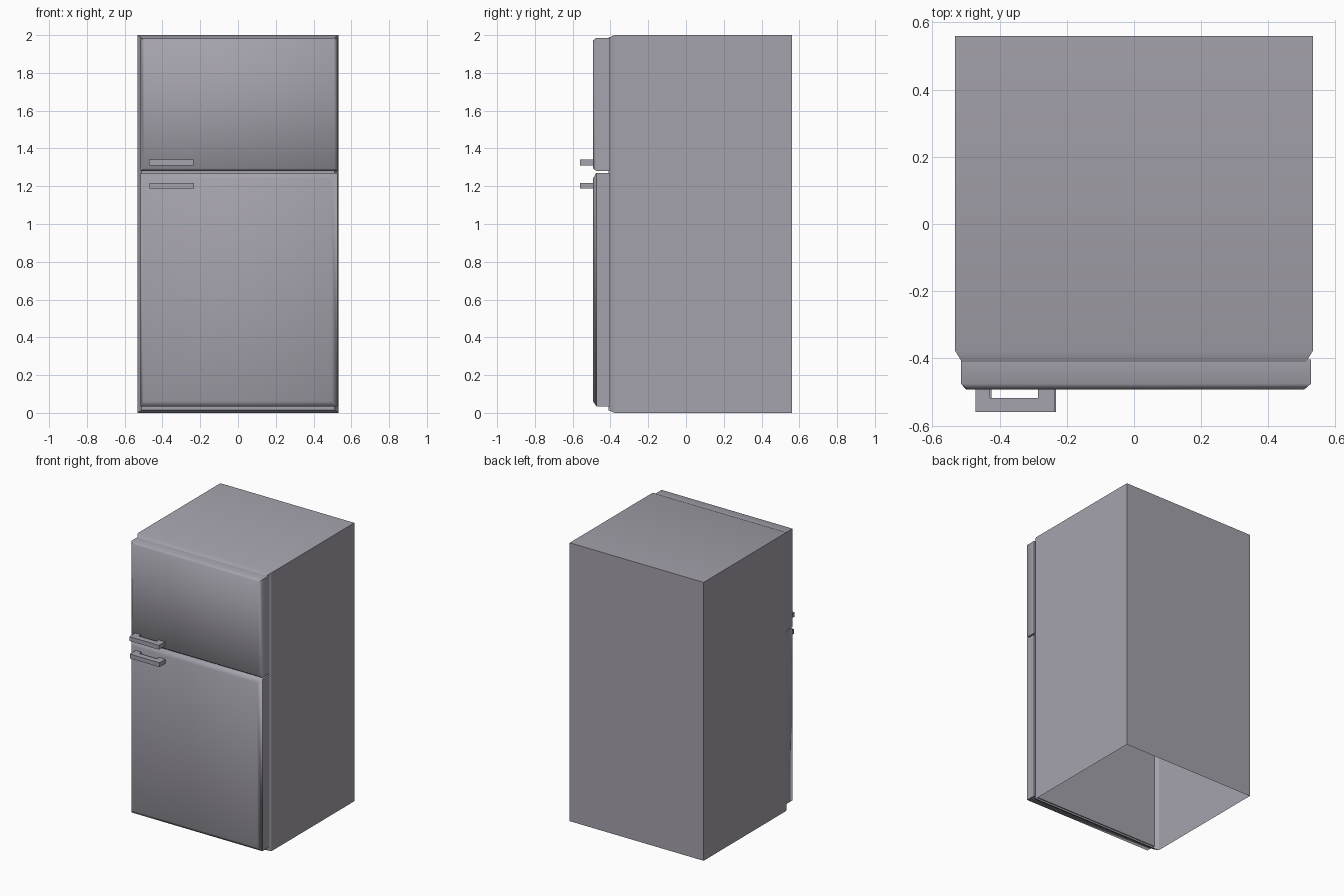
import bpy, bmesh, math

if "Cube" in bpy.data.objects:
    bpy.data.objects.remove(bpy.data.objects["Cube"])

grey = bpy.data.materials.new("warm grey enamel")
grey.diffuse_color = (0.376, 0.361, 0.413, 1)
grey.use_nodes = True
grey.node_tree.nodes["Principled BSDF"].inputs["Base Color"].default_value = grey.diffuse_color


def finish(name, bm, angle):
    bmesh.ops.recalc_face_normals(bm, faces=bm.faces)
    mesh = bpy.data.meshes.new(name)
    bm.to_mesh(mesh)
    bm.free()
    mesh.materials.append(grey)
    obj = bpy.data.objects.new(name, mesh)
    bpy.context.collection.objects.link(obj)
    bpy.context.view_layer.objects.active = obj
    obj.select_set(True)
    bpy.ops.object.shade_smooth_by_angle(angle=math.radians(angle))
    obj.select_set(False)
    return obj


def lofted_slab(name, sections, angle, open_bottom=False):
    """Join rectangles (y, x0, x1, z0, z1) from back to front."""
    bm = bmesh.new()
    rings = [[bm.verts.new((x, y, z)) for x, z in ((x0, z0), (x1, z0), (x1, z1), (x0, z1))]
             for y, x0, x1, z0, z1 in sections]
    bm.faces.new(rings[0])
    bm.faces.new(rings[-1])
    for n, (a, b) in enumerate(zip(rings, rings[1:])):
        for i in range(4):
            if open_bottom and n == 0 and i == 0:
                continue
            j = (i + 1) % 4
            bm.faces.new((a[i], a[j], b[j], b[i]))
    return finish(name, bm, angle)


def handle(name, x, z):
    """U-shaped pull, profile seen from above."""
    profile = [(0, -0.49), (0, -0.56), (0.236, -0.56), (0.236, -0.49),
               (0.186, -0.49), (0.186, -0.517), (0.044, -0.517), (0.044, -0.49)]
    bm = bmesh.new()
    face = bm.faces.new([bm.verts.new((x + px, py, z)) for px, py in profile])
    top = bmesh.ops.extrude_face_region(bm, geom=[face])["geom"]
    bmesh.ops.translate(bm, vec=(0, 0, 0.031),
                        verts=[v for v in top if isinstance(v, bmesh.types.BMVert)])
    return finish(name, bm, 30)


# Cabinet shell, open underneath, front rim chamfered
body = lofted_slab("cabinet", [(0.56, -0.532, 0.532, 0, 2),
                               (-0.378, -0.532, 0.532, 0, 2),
                               (-0.41, -0.512, 0.512, 0.014, 1.986)], 30, True)
if body.data.polygons[0].normal.y < 0:
    body.data.flip_normals()

# Doors with bevelled front edges
lofted_slab("freezer_door", [(-0.403, -0.515, 0.527, 1.281, 1.986),
                             (-0.475, -0.515, 0.527, 1.281, 1.986),
                             (-0.492, -0.495, 0.507, 1.294, 1.972)], 60)
lofted_slab("fridge_door", [(-0.403, -0.515, 0.527, 0.035, 1.271),
                            (-0.475, -0.515, 0.527, 0.035, 1.271),
                            (-0.492, -0.500, 0.495, 0.062, 1.242)], 60)

# Door handles
handle("freezer_handle", -0.472, 1.311)
handle("fridge_handle", -0.468, 1.187)
